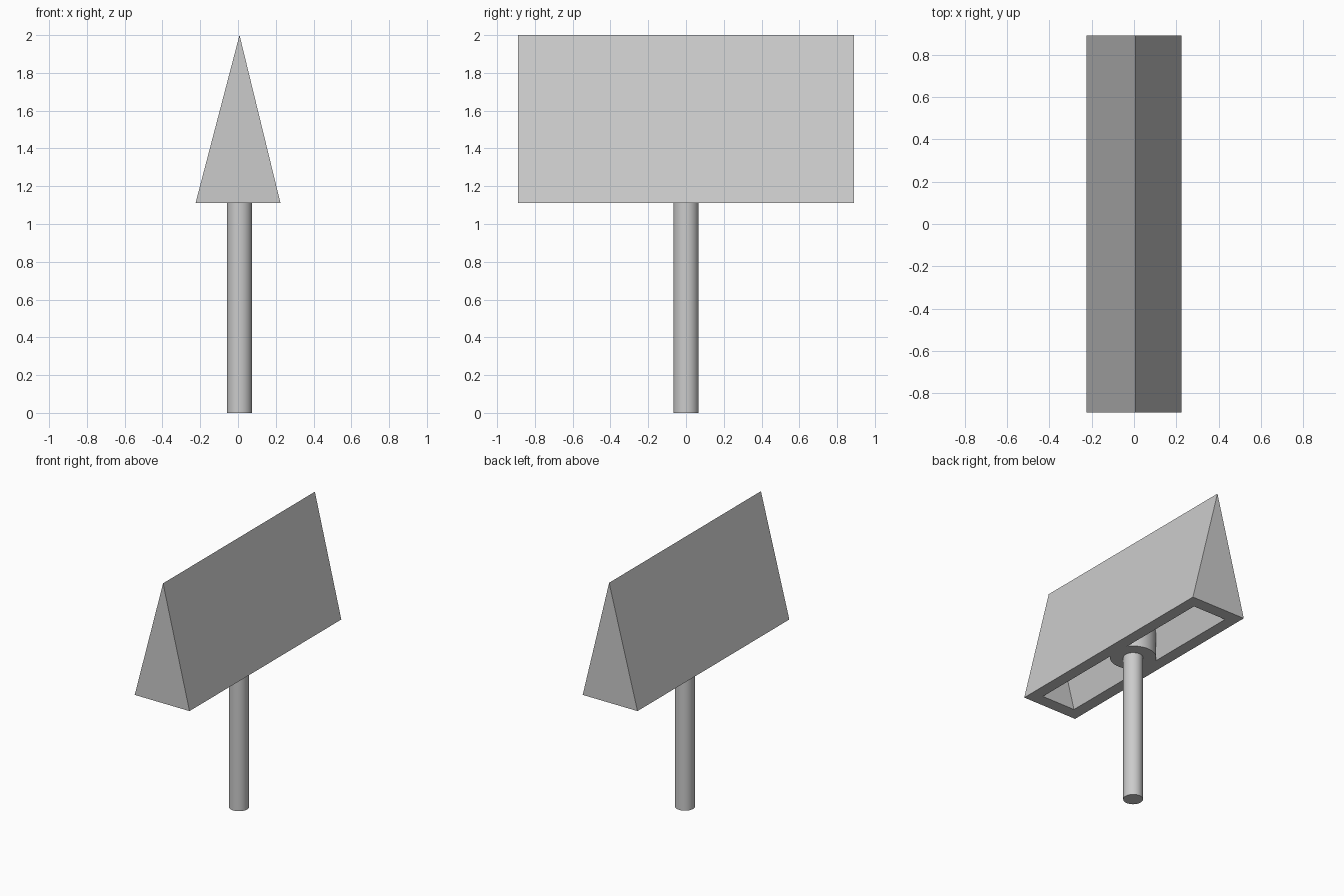
import bpy
import bmesh

cube = bpy.data.objects.get("Cube")
if cube:
    bpy.data.objects.remove(cube, do_unlink=True)

grey = bpy.data.materials.new("light_grey")
grey.use_nodes = True
colour = (0.6, 0.6, 0.6, 1)
grey.diffuse_color = colour
grey.node_tree.nodes["Principled BSDF"].inputs["Base Color"].default_value = colour

AXIS_X = 0.008     # ridge and post line
BASE_Z = 1.11      # underside of the head
HEAD_H = 0.89


def prism(name, half_x, half_y, z, apex_z, centre=0.0):
    """Triangular prism running along y."""
    profile = [(centre - half_x, z), (centre + half_x, z), (AXIS_X, apex_z)]
    bm = bmesh.new()
    face = bm.faces.new([bm.verts.new((x, -half_y, h)) for x, h in profile])
    ext = bmesh.ops.extrude_face_region(bm, geom=[face])
    verts = [v for v in ext["geom"] if isinstance(v, bmesh.types.BMVert)]
    bmesh.ops.translate(bm, vec=(0, 2 * half_y, 0), verts=verts)
    bmesh.ops.recalc_face_normals(bm, faces=bm.faces)
    mesh = bpy.data.meshes.new(name)
    bm.to_mesh(mesh)
    bm.free()
    mesh.materials.append(grey)
    obj = bpy.data.objects.new(name, mesh)
    bpy.context.collection.objects.link(obj)
    return obj


def cylinder(name, radius, z0, z1):
    bpy.ops.mesh.primitive_cylinder_add(
        vertices=64, radius=radius, depth=z1 - z0,
        location=(AXIS_X, 0, (z0 + z1) / 2))
    obj = bpy.context.object
    obj.name = name
    obj.data.materials.append(grey)
    bpy.ops.object.shade_smooth_by_angle()
    return obj


def cut(obj, cutter):
    """Subtract the cutter, bake the result and remove the cutter."""
    mod = obj.modifiers.new("cut", "BOOLEAN")
    mod.operation = "DIFFERENCE"
    mod.solver = "EXACT"
    mod.object = cutter
    bpy.context.view_layer.objects.active = obj
    bpy.ops.object.modifier_apply(modifier=mod.name)
    bpy.data.objects.remove(cutter, do_unlink=True)


# Hollow wedge head; the cavity leaves a round socket standing in the middle
head = prism("wedge_head", 0.225, 0.89, BASE_Z, BASE_Z + HEAD_H)
cavity = prism("cavity", 0.14, 0.797, BASE_Z - 0.01, BASE_Z + 0.54)
cut(cavity, cylinder("socket", 0.157, BASE_Z - 0.1, BASE_Z + HEAD_H))
cut(head, cavity)
bpy.ops.object.select_all(action="DESELECT")
head.select_set(True)
bpy.context.view_layer.objects.active = head
bpy.ops.object.shade_smooth_by_angle(angle=0.3)

# Round post seated in the socket
cylinder("post", 0.067, 0, BASE_Z + 0.2)
